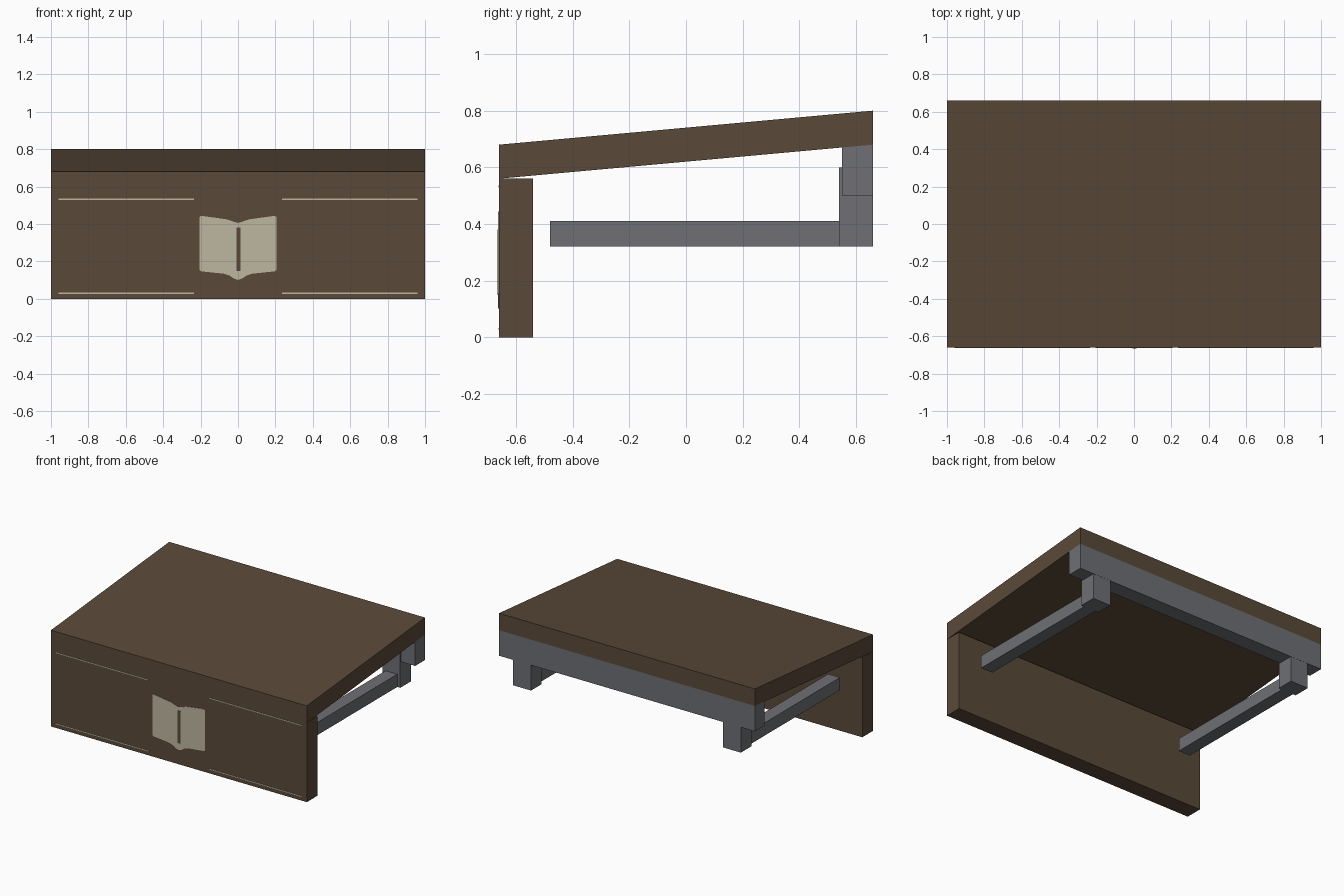
import bpy
import bmesh

if "Cube" in bpy.data.objects:
    bpy.data.objects.remove(bpy.data.objects["Cube"])


def material(name, color):
    m = bpy.data.materials.new(name)
    m.diffuse_color = (*color, 1.0)
    m.use_nodes = True
    m.node_tree.nodes["Principled BSDF"].inputs["Base Color"].default_value = m.diffuse_color
    return m


BROWN = material("dark brown wood", (0.102, 0.067, 0.040))
GREY = material("grey metal", (0.156, 0.159, 0.178))
CREAM = material("cream paint", (0.515, 0.468, 0.352))


def prism(name, profile, direction, mat):
    """Extrude a closed 3D profile along a direction into a flat-shaded solid."""
    bm = bmesh.new()
    face = bm.faces.new([bm.verts.new(p) for p in profile])
    new = bmesh.ops.extrude_face_region(bm, geom=[face])["geom"]
    verts = [g for g in new if isinstance(g, bmesh.types.BMVert)]
    bmesh.ops.translate(bm, verts=verts, vec=direction)
    bmesh.ops.recalc_face_normals(bm, faces=bm.faces)
    mesh = bpy.data.meshes.new(name)
    bm.to_mesh(mesh)
    bm.free()
    mesh.materials.append(mat)
    obj = bpy.data.objects.new(name, mesh)
    bpy.context.collection.objects.link(obj)
    return obj


def side_prism(name, x0, x1, yz, mat):
    return prism(name, [(x0, y, z) for y, z in yz], (x1 - x0, 0, 0), mat)


def box(name, x0, x1, y0, y1, z0, z1, mat):
    return side_prism(name, x0, x1, [(y0, z0), (y1, z0), (y1, z1), (y0, z1)], mat)


def mirror_x(obj):
    obj.modifiers.new("mirror", 'MIRROR').use_axis[0] = True


# Sloping top and upright front board
side_prism("sloped_top", -1, 1,
           [(-0.66, 0.56), (0.66, 0.68), (0.66, 0.80), (-0.66, 0.68)], BROWN)
box("front_panel", -1, 1, -0.66, -0.54, 0, 0.56, BROWN)

# Rear beam follows the slope of the top
side_prism("rear_beam", -1, 1,
           [(0.55, 0.50), (0.66, 0.50), (0.66, 0.68), (0.55, 0.67)], GREY)

# Hanging brackets and forward rails, mirrored to both sides
mirror_x(box("bracket_post", 0.75, 0.89, 0.54, 0.659, 0.32, 0.60, GREY))
mirror_x(box("slide_rail", 0.775, 0.867, -0.48, 0.54, 0.32, 0.41, GREY))

# Thin trim lines painted on the front
for label, z in (("lower", 0.03), ("upper", 0.532)):
    mirror_x(box(label + "_trim_line", 0.235, 0.96, -0.662, -0.66,
                 z - 0.003, z + 0.003, CREAM))

# Open book emblem: half outline mirrored about the spine
half = [(0.025, 0.110), (0.045, 0.124), (0.075, 0.134), (0.14, 0.141),
        (0.198, 0.147), (0.205, 0.155), (0.205, 0.437), (0.198, 0.444),
        (0.14, 0.436), (0.06, 0.425), (0.02, 0.411)]
outline = [(0, 0.101)] + half + [(0, 0.406)] + [(-x, z) for x, z in reversed(half)]
prism("book_emblem", [(x, -0.66, z) for x, z in outline], (0, -0.003, 0), CREAM)
box("book_spine", -0.008, 0.014, -0.6645, -0.66, 0.15, 0.38, BROWN)
